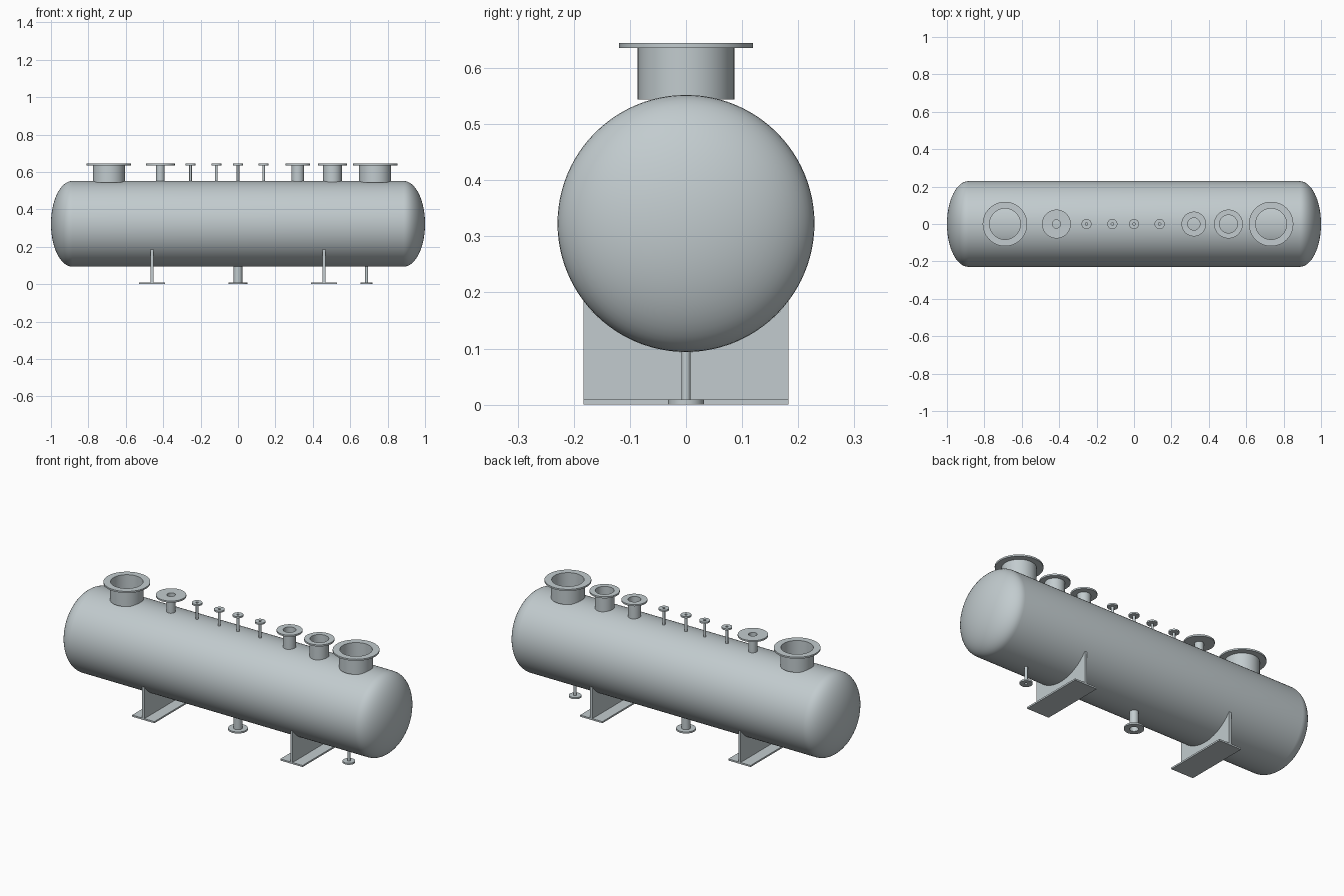
import bpy, bmesh
from math import sin, cos, pi, radians, asin
from mathutils import Matrix, Vector

cube = bpy.data.objects.get("Cube")
if cube:
    bpy.data.objects.remove(cube)

steel = bpy.data.materials.new("grey steel")
steel.use_nodes = True
GREY = (0.54, 0.60, 0.62, 1)
steel.diffuse_color = GREY
steel.node_tree.nodes["Principled BSDF"].inputs["Base Color"].default_value = GREY

R, AXIS_Z = 0.229, 0.323      # shell radius and centre height
HEAD = R / 2                  # depth of the elliptical heads
TOP = 0.645                   # flange face height
THICK = 0.009                 # flange and base plate thickness


def finish(bm, name):
    bmesh.ops.recalc_face_normals(bm, faces=bm.faces)
    mesh = bpy.data.meshes.new(name)
    bm.to_mesh(mesh)
    bm.free()
    mesh.materials.append(steel)
    obj = bpy.data.objects.new(name, mesh)
    bpy.context.collection.objects.link(obj)
    bpy.ops.object.select_all(action='DESELECT')
    obj.select_set(True)
    bpy.context.view_layer.objects.active = obj
    bpy.ops.object.shade_smooth_by_angle(angle=radians(35))
    return obj


def lathe(name, profile, steps, matrix, closed):
    """Spin (radius, height) points about z, then place the result."""
    bm = bmesh.new()
    verts = [bm.verts.new((r, 0, h)) for r, h in profile]
    pairs = list(zip(verts, verts[1:]))
    if closed:
        pairs.append((verts[-1], verts[0]))
    edges = [bm.edges.new(p) for p in pairs]
    bmesh.ops.spin(bm, geom=verts + edges, cent=(0, 0, 0), axis=(0, 0, 1),
                   angle=2 * pi, steps=steps)
    bmesh.ops.remove_doubles(bm, verts=bm.verts, dist=1e-5)
    bm.transform(matrix)
    return finish(bm, name)


def nozzle(name, x, pipe, flange, face, root):
    """Hollow pipe from the shell (root) out to a flange (face)."""
    back = face + THICK * (1 if root > face else -1)
    bore = pipe * 0.96
    lathe(name, [(bore, root), (pipe, root), (pipe, back), (flange, back),
                 (flange, face), (bore, face)], 48,
          Matrix.Translation((x, 0, 0)), True)


# Shell with elliptical heads, lying along x
arc = [i * pi / 32 for i in range(17)]
half = [(R * sin(a), 1 - HEAD + HEAD * cos(a)) for a in arc]
half[0] = (0, 1)
lathe("vessel_shell", half + [(r, -h) for r, h in reversed(half)], 96,
      Matrix.Translation((0, 0, AXIS_Z)) @ Matrix.Rotation(pi / 2, 4, 'Y'), False)

# Top nozzles: name, x, pipe radius, flange radius
for name, x, pipe, flange in [
        ("right_manway", -0.69, 0.086, 0.119),
        ("wide_flange_nozzle", -0.415, 0.023, 0.077),
        ("outer_instrument_nozzle", -0.254, 0.007, 0.027),
        ("inner_instrument_nozzle", -0.116, 0.007, 0.027),
        ("centre_instrument_nozzle", 0, 0.007, 0.027),
        ("left_instrument_nozzle", 0.137, 0.007, 0.027),
        ("small_process_nozzle", 0.32, 0.034, 0.066),
        ("large_process_nozzle", 0.505, 0.05, 0.077),
        ("left_manway", 0.733, 0.086, 0.119)]:
    nozzle(name, x, pipe, flange, TOP, 0.544)

# Bottom nozzles
nozzle("outlet_nozzle", 0, 0.023, 0.05, 0, 0.1)
nozzle("drain_nozzle", 0.688, 0.008, 0.032, 0, 0.1)

# Saddle supports: base plate and a web cut to the shell curve
WIDTH, WEB = 0.183, 0.014
for side, x in (("right", -0.46), ("left", 0.46)):
    bm = bmesh.new()
    bmesh.ops.create_cube(bm, size=1, matrix=Matrix.Translation((x, 0, THICK / 2))
                          @ Matrix.Diagonal((0.138, 2 * WIDTH, THICK, 1)))
    finish(bm, side + "_saddle_base")

    bm = bmesh.new()
    span = asin(WIDTH / R)
    angles = [span * (1 - i / 16) for i in range(33)]
    outline = [(-WIDTH, THICK), (WIDTH, THICK)]
    outline += [(R * sin(a), AXIS_Z - R * cos(a)) for a in angles]
    web = bm.faces.new([bm.verts.new((x - WEB / 2, y, z)) for y, z in outline])
    out = bmesh.ops.extrude_face_region(bm, geom=[web])
    moved = [v for v in out["geom"] if isinstance(v, bmesh.types.BMVert)]
    bmesh.ops.translate(bm, verts=moved, vec=Vector((WEB, 0, 0)))
    if not web.is_valid or len(bm.faces) == len(outline) + 1:
        bmesh.ops.holes_fill(bm, edges=bm.edges)
    finish(bm, side + "_saddle_web")
